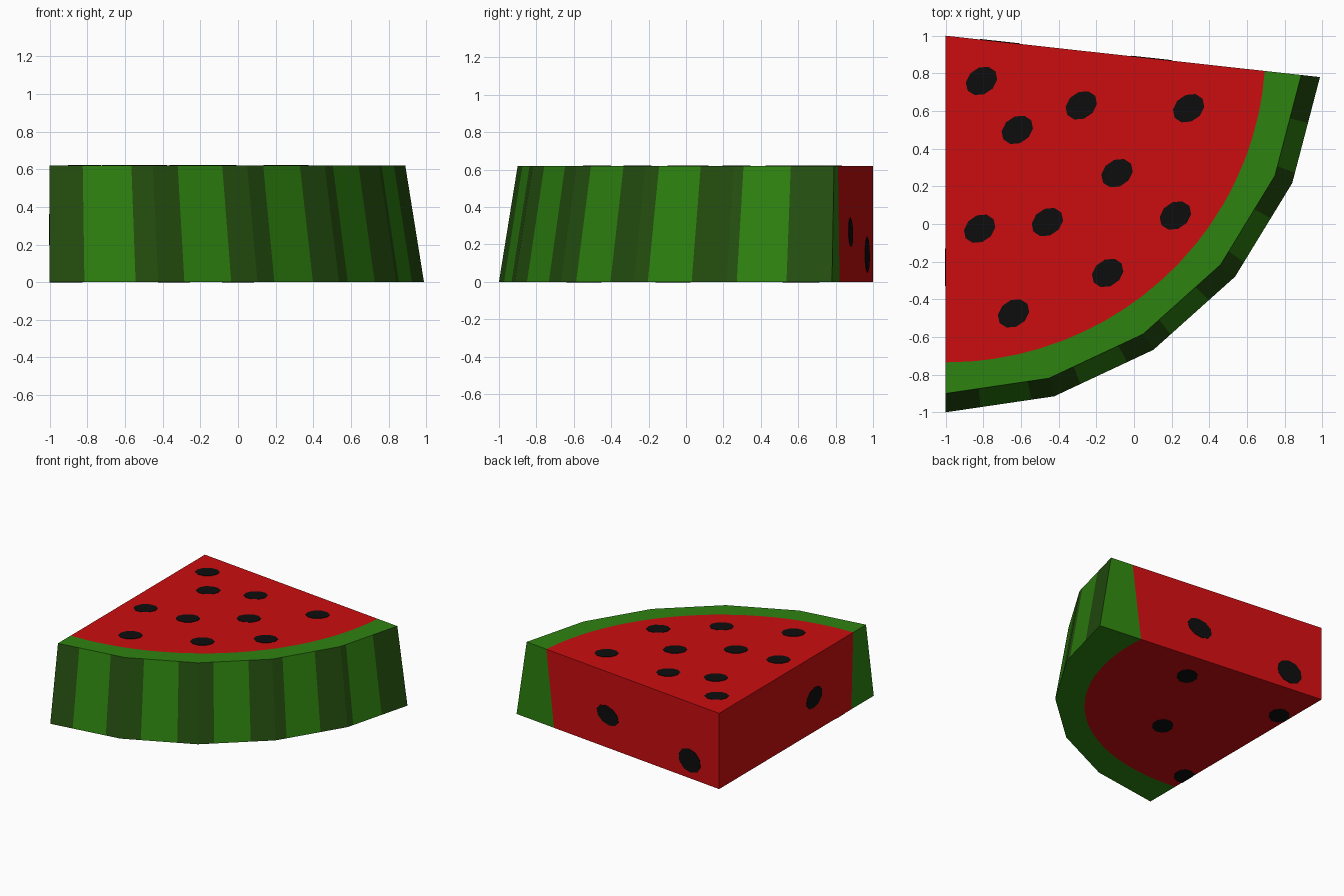
import bpy, bmesh, math
from mathutils import Vector

if "Cube" in bpy.data.objects:
    bpy.data.objects.remove(bpy.data.objects["Cube"])

H, SEGS, SPAN = 0.62, 5, math.radians(83.7)
R_BOT, R_TOP = 2.0, 1.9
APEX = Vector((-1, 1, 0))


def material(name, rgb):
    m = bpy.data.materials.new(name)
    m.diffuse_color = (*rgb, 1)
    m.use_nodes = True
    m.node_tree.nodes["Principled BSDF"].inputs["Base Color"].default_value = m.diffuse_color
    return m


RED = material("flesh red", (0.6, 0.004, 0.005))
GREEN = material("rind green", (0.027, 0.225, 0.005))
DARK = material("dark stripe green", (0.018, 0.078, 0.005))
BLACK = material("seed black", (0.004, 0.004, 0.004))


def finish(name, bm, mats):
    bmesh.ops.recalc_face_normals(bm, faces=bm.faces[:])
    me = bpy.data.meshes.new(name)
    bm.to_mesh(me)
    bm.free()
    for m in mats:
        me.materials.append(m)
    ob = bpy.data.objects.new(name, me)
    bpy.context.collection.objects.link(ob)
    return ob


def polar(u, r, z):
    """Point at u segments round the arc from the front edge."""
    a = u / SEGS * SPAN
    return APEX + Vector((r * math.sin(a), -r * math.cos(a), z))


def outer(u, r, z):
    """Point on the faceted outer skin."""
    i = min(int(u), SEGS - 1)
    return polar(i, r, z).lerp(polar(i + 1, r, z), u - i)


# columns: even steps plus the stripe edges
edges = [0.32 + 0.472 * k for k in range(10)]
cols = sorted({i / 4 for i in range(SEGS * 4 + 1)} | set(edges))


def inner_top(u):
    return polar(u, 1.735 - 0.03 * (u / SEGS) ** 3, H)


def inner_bottom(u):
    t = u / SEGS
    return polar(u, 1.71 - 0.08 * t + 0.12 * math.sin(math.pi * t), 0)


# rind: ring with striped outside
bm = bmesh.new()
rings = [[bm.verts.new(p) for p in (inner_top(u), outer(u, R_TOP, H),
                                    outer(u, R_BOT, 0), inner_bottom(u))] for u in cols]
for j in range(len(cols) - 1):
    a, b = rings[j], rings[j + 1]
    mid = (cols[j] + cols[j + 1]) / 2
    for k in range(3):
        f = bm.faces.new((a[k], a[k + 1], b[k + 1], b[k]))
        if k == 1 and sum(e < mid for e in edges) % 2 == 0:
            f.material_index = 1
    bm.faces.new((a[3], a[0], b[0], b[3]))
bm.faces.new(rings[0])
bm.faces.new(rings[-1])
finish("rind", bm, [GREEN, DARK])

# flesh: wedge inside the rind
bm = bmesh.new()
top = [bm.verts.new(p) for p in [APEX + Vector((0, 0, H))] + [inner_top(u) for u in cols]]
bot = [bm.verts.new(p) for p in [APEX] + [inner_bottom(u) for u in cols]]
bm.faces.new(top)
bm.faces.new(bot)
for i in range(len(top)):
    k = (i + 1) % len(top)
    bm.faces.new((top[i], top[k], bot[k], bot[i]))
finish("flesh", bm, [RED])


# seeds: thin plates on the cut faces
def seed(name, centre, ax, ay, rx, ry, tilt):
    n = ax.cross(ay)
    bm = bmesh.new()
    loops = []
    for off in (-0.002, 0.003):
        ring = []
        for k in range(10):
            a = math.tau * k / 10
            x, y = rx * math.cos(a), ry * math.sin(a)
            c, s = math.cos(tilt), math.sin(tilt)
            p = centre + ax * (x * c - y * s) + ay * (x * s + y * c) + n * off
            if abs(n.z) > 0.5:
                p.x = max(p.x, -1)      # trimmed at the slice edge
            ring.append(bm.verts.new(p))
        loops.append(ring)
        bm.faces.new(ring)
    for k in range(10):
        m = (k + 1) % 10
        bm.faces.new((loops[0][k], loops[0][m], loops[1][m], loops[1][k]))
    finish(name, bm, [BLACK])


X, Y, Z = Vector((1, 0, 0)), Vector((0, 1, 0)), Vector((0, 0, 1))
TOP = [(-.81, .76), (-.28, .63), (.29, .615), (-.62, .5), (-.09, .27),
       (-.82, -.025), (-.46, .01), (.22, .045), (-.14, -.26), (-.64, -.475)]
for i, (x, y) in enumerate(TOP):
    seed(f"top_seed_{i}", Vector((x, y, H)), X, Y, 0.09, 0.07, 0.6)
for i, (x, y) in enumerate([(0, .62), (-.34, -.07), (-.91, .61), (-.95, -.545)]):
    seed(f"bottom_seed_{i}", Vector((x, y, 0)), Y, X, 0.1, 0.08, 0.6)
seed("left_seed", APEX + Vector((0, -1.23, .28)), -Y, Z, 0.105, 0.08, 0.3)
back = (polar(SEGS, 1, 0) - APEX).normalized()
for i, (s, z, rz) in enumerate([(1.1, .265, .075), (.29, .145, .095)]):
    seed(f"back_seed_{i}", APEX + back * s + Z * z, -back, Z, 0.11, rz, -0.25)
